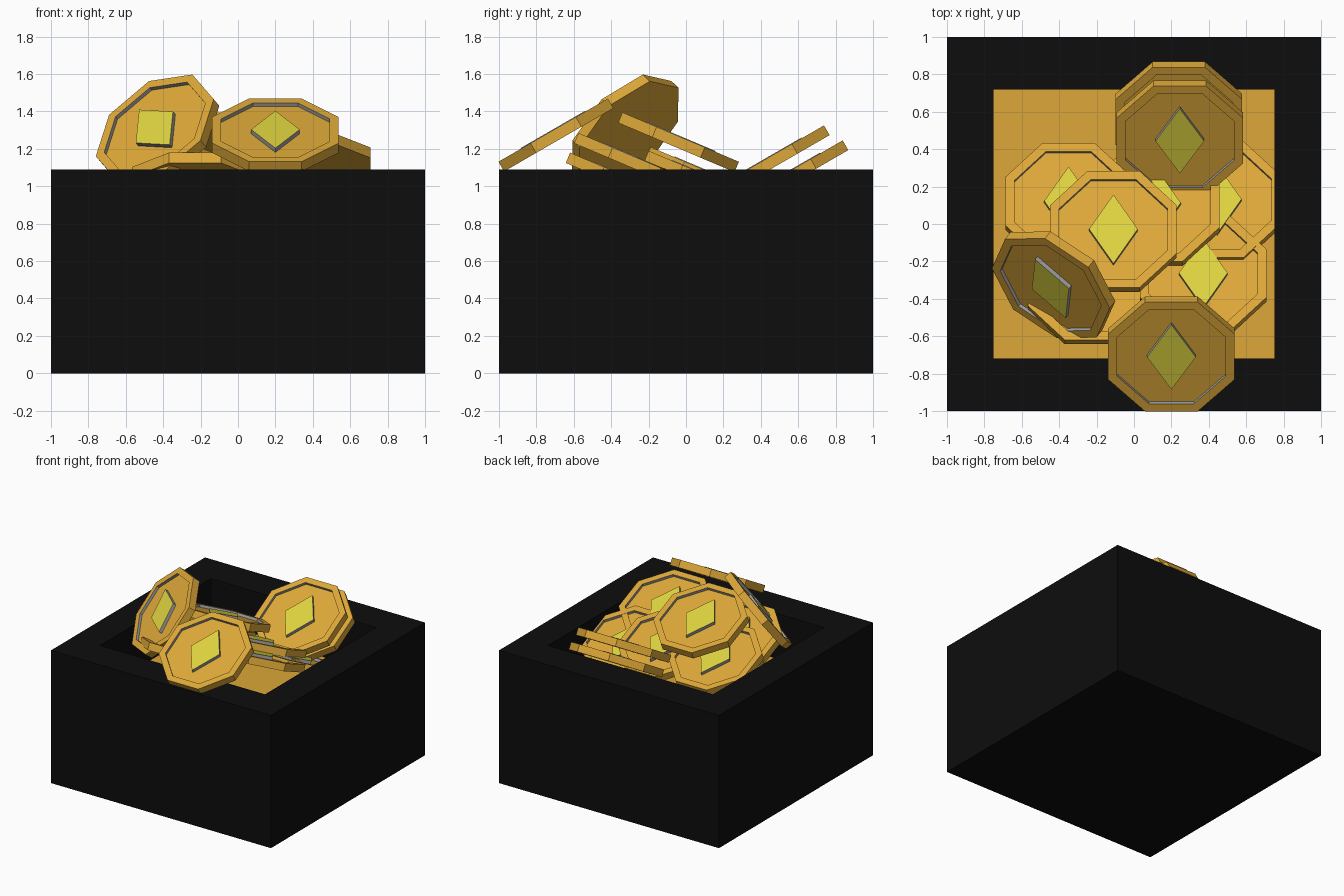
import bpy, math
from mathutils import Vector, Matrix

if "Cube" in bpy.data.objects:
    bpy.data.objects.remove(bpy.data.objects["Cube"])


def material(name, rgb):
    m = bpy.data.materials.new(name)
    m.diffuse_color = (*rgb, 1)
    m.use_nodes = True
    m.node_tree.nodes["Principled BSDF"].inputs["Base Color"].default_value = m.diffuse_color
    return m


BLACK = material("matte black", (0.004, 0.004, 0.004))
GOLD = material("coin gold", (0.72, 0.39, 0.04))
YELLOW = material("emblem yellow", (0.73, 0.65, 0.05))
GREY = material("groove grey", (0.36, 0.36, 0.37))


def loft(name, rings, bands, bottom, top, mats):
    """Join equal rings of points; bands/bottom/top are material slots."""
    n = len(rings[0])
    verts = [p for r in rings for p in r]
    faces, slots = [tuple(reversed(range(n)))], [bottom]
    for k, slot in enumerate(bands):
        for i in range(n):
            j = (i + 1) % n
            faces.append((k * n + i, k * n + j, (k + 1) * n + j, (k + 1) * n + i))
            slots.append(slot)
    faces.append(tuple(range((len(rings) - 1) * n, len(rings) * n)))
    slots.append(top)
    me = bpy.data.meshes.new(name)
    me.from_pydata(verts, [], faces)
    for m in mats:
        me.materials.append(m)
    for p, s in zip(me.polygons, slots):
        p.material_index = s
    me.update()
    return me


def add(name, mesh, matrix=Matrix()):
    ob = bpy.data.objects.new(name, mesh)
    bpy.context.collection.objects.link(ob)
    ob.matrix_world = matrix
    return ob


def rect(x, y, z):
    return [(-x, -y, z), (x, -y, z), (x, y, z), (-x, y, z)]


def octagon(half_width, z):
    r = half_width / math.cos(math.pi / 8)
    return [(r * math.cos(a), r * math.sin(a), z)
            for a in (math.pi / 8 + i * math.pi / 4 for i in range(8))]


def lozenge(w, h, z):
    return [(w, 0, z), (0, h, z), (-w, 0, z), (0, -h, z)]


# Open box with a gold bed inside
add("open_box", loft("open_box",
    [rect(1, 1, 0), rect(1, 1, 1.09), rect(.75, .72, 1.09), rect(.75, .72, .72)],
    [0, 0, 0], 0, 1, [BLACK, GOLD]))

# Shared coin: octagon with a recessed face, and a plain raised emblem
H, DEPTH = .03, .022
coin = loft("coin",
    [octagon(.338, -H), octagon(.338, H), octagon(.29, H), octagon(.29, H - DEPTH)],
    [0, 0, 1], 0, 0, [GOLD, GREY])
emblem = loft("emblem", [lozenge(.13, .2, H - DEPTH), lozenge(.13, .2, H + .004)],
              [1], 0, 0, [YELLOW, GREY])


def place(name, centre, normal, up=(0, 1, 0)):
    z = Vector(normal).normalized()
    x = Vector(up).cross(z).normalized()
    y = z.cross(x)
    rot = Matrix((x, y, z)).transposed().to_4x4()
    m = Matrix.Translation(centre) @ rot
    add(name + "_coin", coin, m)
    add(name + "_emblem", emblem, m)


FORWARD, BACKWARD = (0, -.5, .866), (0, .39, .92)
# Coins leaning on the box edges, facing the front
place("front", (.2, -.695, 1.274), FORWARD)
place("rear_upper", (.245, .46, 1.13), FORWARD)
place("rear_lower", (.24, .56, 1.05), FORWARD)
# Coins of the pile, facing the back
place("pile_top", (-.11, -.04, 1.235), BACKWARD)
place("pile_right", (.37, -.275, 1.125), BACKWARD)
place("pile_left", (-.35, .11, 1.05), BACKWARD)
place("pile_middle", (.12, .1, 1.03), BACKWARD)
place("pile_low_right", (.445, .12, .96), BACKWARD)
place("pile_low_front", (-.23, -.32, 1.02), BACKWARD)
# Steep coin on the left
place("steep_left", (-.43, -.325, 1.295), (-.5, -.62, .6), (-.19, .31, .22))
